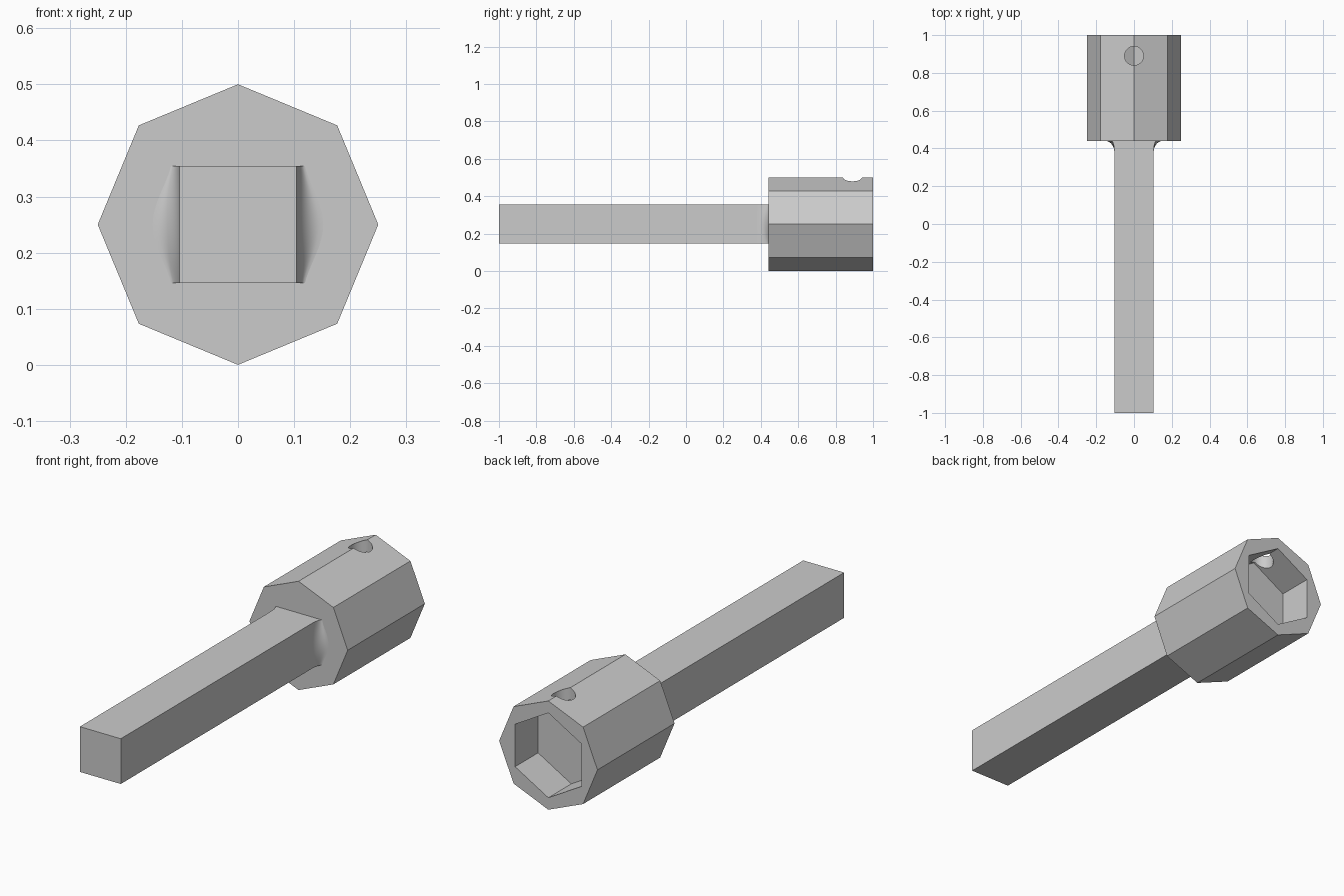
import bpy, bmesh
from math import sin, cos, pi

if "Cube" in bpy.data.objects:
    bpy.data.objects.remove(bpy.data.objects["Cube"], do_unlink=True)

AXIS = 0.25      # height of the tool's centre line
HALF = 0.104     # half width of the square shank
FACE = 0.44      # front face of the head

grey = bpy.data.materials.new("plain grey")
grey.use_nodes = True
grey.diffuse_color = (0.6, 0.6, 0.6, 1)
grey.node_tree.nodes["Principled BSDF"].inputs["Base Color"].default_value = grey.diffuse_color


def finish(name, bm):
    bmesh.ops.recalc_face_normals(bm, faces=bm.faces)
    mesh = bpy.data.meshes.new(name)
    bm.to_mesh(mesh)
    bm.free()
    mesh.materials.append(grey)
    obj = bpy.data.objects.new(name, mesh)
    bpy.context.collection.objects.link(obj)
    return obj


def activate(obj):
    bpy.ops.object.select_all(action='DESELECT')
    obj.select_set(True)
    bpy.context.view_layer.objects.active = obj


def sweep(name, ring, start, end):
    """Solid prism: the points of a ring extruded between two positions."""
    bm = bmesh.new()
    a = [bm.verts.new(ring(u, start)) for u in RING]
    b = [bm.verts.new(ring(u, end)) for u in RING]
    bm.faces.new(a)
    bm.faces.new(b)
    for i in range(len(a)):
        j = (i + 1) % len(a)
        bm.faces.new((a[i], a[j], b[j], b[i]))
    return finish(name, bm)


def prism(name, sides, radius, start, end, turn=0, upright=False):
    global RING
    RING = [2 * pi * i / sides + turn for i in range(sides)]
    if upright:
        return sweep(name, lambda u, z: (radius * sin(u), 0.89 + radius * cos(u), z), start, end)
    return sweep(name, lambda u, y: (radius * sin(u), y, AXIS + radius * cos(u)), start, end)


# Octagonal head with a hexagonal socket and a round hole through its top
head = prism("socket_head", 8, 0.25, FACE, 1)
cutters = [prism("socket_cutter", 6, 0.195, 0.833, 1.1),
           prism("hole_cutter", 48, 0.05, AXIS, 0.6, upright=True)]
activate(head)
for cutter in cutters:
    cutter.hide_render = True
    mod = head.modifiers.new("cut", 'BOOLEAN')
    mod.operation = 'DIFFERENCE'
    mod.solver = 'EXACT'
    mod.object = cutter
    bpy.ops.object.modifier_apply(modifier=mod.name)
for cutter in cutters:
    bpy.data.objects.remove(cutter, do_unlink=True)
bpy.ops.object.shade_smooth_by_angle(angle=pi / 9)

# Square shank, set slightly into the head
prism("square_shank", 4, HALF * 2 ** 0.5, -1, FACE + 0.02, turn=pi / 4)

# Concave fillets where the shank sides meet the head, widest at mid height
bm = bmesh.new()
ROWS, STEPS = 24, 10
grid = []
for r in range(ROWS + 1):
    z = HALF * (2 * r / ROWS - 1)
    width = 0.012 + 0.036 * cos(pi / 2 * z / 0.13) ** 2
    row = []
    for s in range(STEPS + 1):
        t = pi / 2 * s / STEPS
        row.append(bm.verts.new((HALF + width * (1 - cos(t)),
                                 FACE - 0.06 * (1 - sin(t)), AXIS + z)))
    grid.append(row)
for low, high in zip(grid, grid[1:]):
    for s in range(STEPS):
        bm.faces.new((low[s], low[s + 1], high[s + 1], high[s]))
for row in (grid[0], grid[-1]):
    corner = bm.verts.new((HALF, FACE, row[0].co.z))
    for s in range(STEPS):
        bm.faces.new((row[s], row[s + 1], corner))
fillet = finish("side_fillets", bm)
activate(fillet)
mirror = fillet.modifiers.new("mirror", 'MIRROR')
bpy.ops.object.modifier_apply(modifier=mirror.name)
bpy.ops.object.shade_smooth_by_angle(angle=pi / 6)
